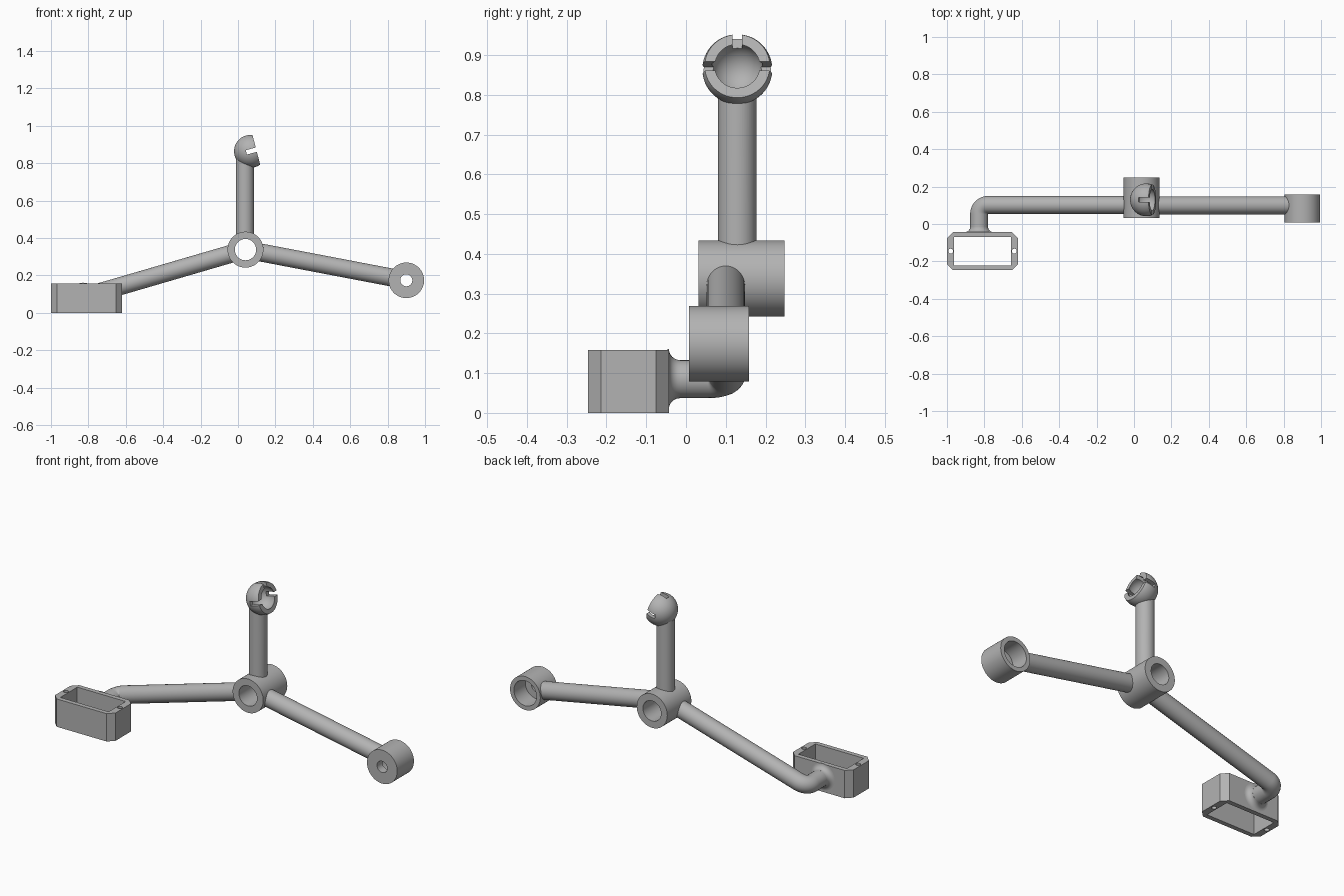
import bpy, bmesh, math
from mathutils import Vector, Matrix

default = bpy.data.objects.get("Cube")
if default:
    bpy.data.objects.remove(default, do_unlink=True)

metal = bpy.data.materials.new("satin grey")
metal.use_nodes = True
GREY = (0.45, 0.45, 0.45, 1)
metal.diffuse_color = GREY
metal.node_tree.nodes["Principled BSDF"].inputs["Base Color"].default_value = GREY


def finish(name, bm, matrix=Matrix()):
    """Turn a bmesh into a named object with the shared material."""
    bmesh.ops.transform(bm, matrix=matrix, verts=bm.verts)
    bmesh.ops.recalc_face_normals(bm, faces=bm.faces)
    mesh = bpy.data.meshes.new(name)
    bm.to_mesh(mesh)
    bm.free()
    mesh.materials.append(metal)
    obj = bpy.data.objects.new(name, mesh)
    bpy.context.collection.objects.link(obj)
    return obj


def lathe(name, profile, centre, steps=64):
    """Spin a closed (radius, y) profile about the y axis."""
    bm = bmesh.new()
    rings = []
    for i in range(steps):
        a = math.tau * i / steps
        rings.append([bm.verts.new((r * math.cos(a), y, r * math.sin(a))) for r, y in profile])
    n = len(profile)
    for i in range(steps):
        here, after = rings[i], rings[(i + 1) % steps]
        for j in range(n):
            k = (j + 1) % n
            bm.faces.new((here[j], here[k], after[k], after[j]))
    return finish(name, bm, Matrix.Translation(centre))


def rod(name, start, end, radius):
    """Solid cylinder between two points."""
    start, end = Vector(start), Vector(end)
    axis = end - start
    bm = bmesh.new()
    bmesh.ops.create_cone(bm, cap_ends=True, segments=48, radius1=radius,
                          radius2=radius, depth=axis.length)
    turn = axis.to_track_quat("Z", "Y").to_matrix().to_4x4()
    return finish(name, bm, Matrix.Translation((start + end) / 2) @ turn)


def ball(name, centre, radius):
    bm = bmesh.new()
    bmesh.ops.create_uvsphere(bm, u_segments=64, v_segments=32, radius=radius)
    return finish(name, bm, Matrix.Translation(centre))


def block(name, low, high, matrix=Matrix()):
    low, high = Vector(low), Vector(high)
    bm = bmesh.new()
    bmesh.ops.create_cube(bm, size=1)
    bmesh.ops.scale(bm, vec=high - low, verts=bm.verts)
    return finish(name, bm, matrix @ Matrix.Translation((low + high) / 2))


def cut(obj, cutter, keep_cutter=False):
    """Subtract the cutter and apply the result."""
    cutter.hide_render = True
    mod = obj.modifiers.new("cut", "BOOLEAN")
    mod.operation, mod.solver, mod.object = "DIFFERENCE", "EXACT", cutter
    bpy.context.view_layer.objects.active = obj
    bpy.ops.object.modifier_apply(modifier=mod.name)
    if not keep_cutter:
        bpy.data.objects.remove(cutter, do_unlink=True)


ROD = 0.048
hub_c = Vector((0.04, 0, 0.338))
ring_c = Vector((0.9, 0, 0.174))
parts = []

# Central tube
parts.append(lathe("hub", [(0.096, 0.032), (0.096, 0.248), (0.057, 0.248), (0.057, 0.032)], hub_c))

# End cup: small hole in front, wide recess at the back
parts.append(lathe("end_cup", [(0.032, 0.008), (0.095, 0.008), (0.095, 0.158), (0.071, 0.158),
                               (0.071, 0.055), (0.032, 0.055)], ring_c))

# Arm from hub to end cup
lane = Vector((0, 0.1, 0))
along = (ring_c - hub_c).normalized()
parts.append(rod("cup_arm", hub_c + lane + along * 0.078, ring_c + lane - along * 0.078, ROD))

# Bent arm from hub to tray
corner = Vector((-0.828, 0.102, 0.085))
inward = (hub_c + Vector((0, 0.102, 0)) - corner).normalized()
forward = Vector((0, -1, 0))
path = [hub_c + Vector((0, 0.102, 0)) - inward * 0.078]
for i in range(17):
    a = math.pi / 2 * i / 16
    path.append(corner + ROD * 1.02 * ((1 - math.sin(a)) * inward + (1 - math.cos(a)) * forward))
path.append(Vector((corner.x, -0.05, corner.z)))
curve = bpy.data.curves.new("tray_arm", "CURVE")
curve.dimensions = "3D"
curve.bevel_depth, curve.bevel_resolution, curve.use_fill_caps = ROD, 10, True
spline = curve.splines.new("POLY")
spline.points.add(len(path) - 1)
for point, co in zip(spline.points, path):
    point.co = (*co, 1)
tray_arm = bpy.data.objects.new("tray_arm", curve)
bpy.context.collection.objects.link(tray_arm)
curve.materials.append(metal)
bpy.ops.object.select_all(action="DESELECT")
tray_arm.select_set(True)
bpy.context.view_layer.objects.active = tray_arm
bpy.ops.object.convert(target="MESH")
parts.append(bpy.context.object)

# Flared foot where the bent arm meets the tray
FLARE = 0.028
foot = [(ROD - 0.008, -0.046), (ROD + FLARE, -0.046)]
for i in range(9):
    a = math.pi / 2 * i / 8
    foot.append((ROD + FLARE * (1 - math.sin(a)), -0.043 + FLARE * (1 - math.cos(a))))
foot.append((ROD - 0.008, -0.043 + FLARE))
parts.append(lathe("flared_foot", foot, (corner.x, 0, corner.z)))

# Open tray with chamfered corners and two screw holes
tray_c = Vector((-0.81, -0.145, 0))
HX, HY, H, CH = 0.19, 0.102, 0.158, 0.033
bm = bmesh.new()
outline = []
for sx, sy in ((1, 1), (-1, 1), (-1, -1), (1, -1)):
    pair = [(sx * HX, sy * (HY - CH)), (sx * (HX - CH), sy * HY)]
    outline += pair if sx * sy > 0 else pair[::-1]
base = bm.faces.new([bm.verts.new((x, y, 0)) for x, y in outline])
grown = bmesh.ops.extrude_face_region(bm, geom=[base])["geom"]
bmesh.ops.translate(bm, vec=(0, 0, H), verts=[v for v in grown if isinstance(v, bmesh.types.BMVert)])
tray = finish("tray", bm, Matrix.Translation(tray_c))
cut(tray, block("opening", tray_c - Vector((0.152, 0.076, 0.1)), tray_c + Vector((0.152, 0.076, 0.3))))
for side in (-1, 1):
    spot = tray_c + Vector((side * 0.17, 0, 0))
    cut(tray, rod("screw_hole", spot - Vector((0, 0, 0.1)), spot + Vector((0, 0, 0.3)), 0.013))
parts.append(tray)

# Upright post and hollow ball socket
ball_c = Vector((0.067, 0.129, 0.864))
post = rod("upright_post", (0.037, 0.129, 0.41), (0.037, 0.129, 0.82), ROD)
socket = ball("ball_socket", ball_c, 0.088)
tilt = Matrix.Translation(ball_c) @ Matrix.Rotation(math.radians(-14.5), 4, "Y")
cavity = ball("cavity", ball_c, 0.065)
cut(post, cavity, True)
cut(socket, cavity)
cut(socket, block("mouth", (0.032, -0.2, -0.2), (0.3, 0.2, 0.2), tilt))
cut(socket, block("side_slots", (-0.023, -0.2, -0.012), (0.2, 0.2, 0.012), tilt))
cut(socket, block("top_slot", (-0.023, -0.012, 0), (0.2, 0.012, 0.2), tilt))
parts += [post, socket]

# Smooth curved walls, sharp rims
bpy.ops.object.select_all(action="DESELECT")
for part in parts:
    part.select_set(True)
bpy.context.view_layer.objects.active = parts[0]
bpy.ops.object.shade_smooth_by_angle(angle=math.radians(30))
